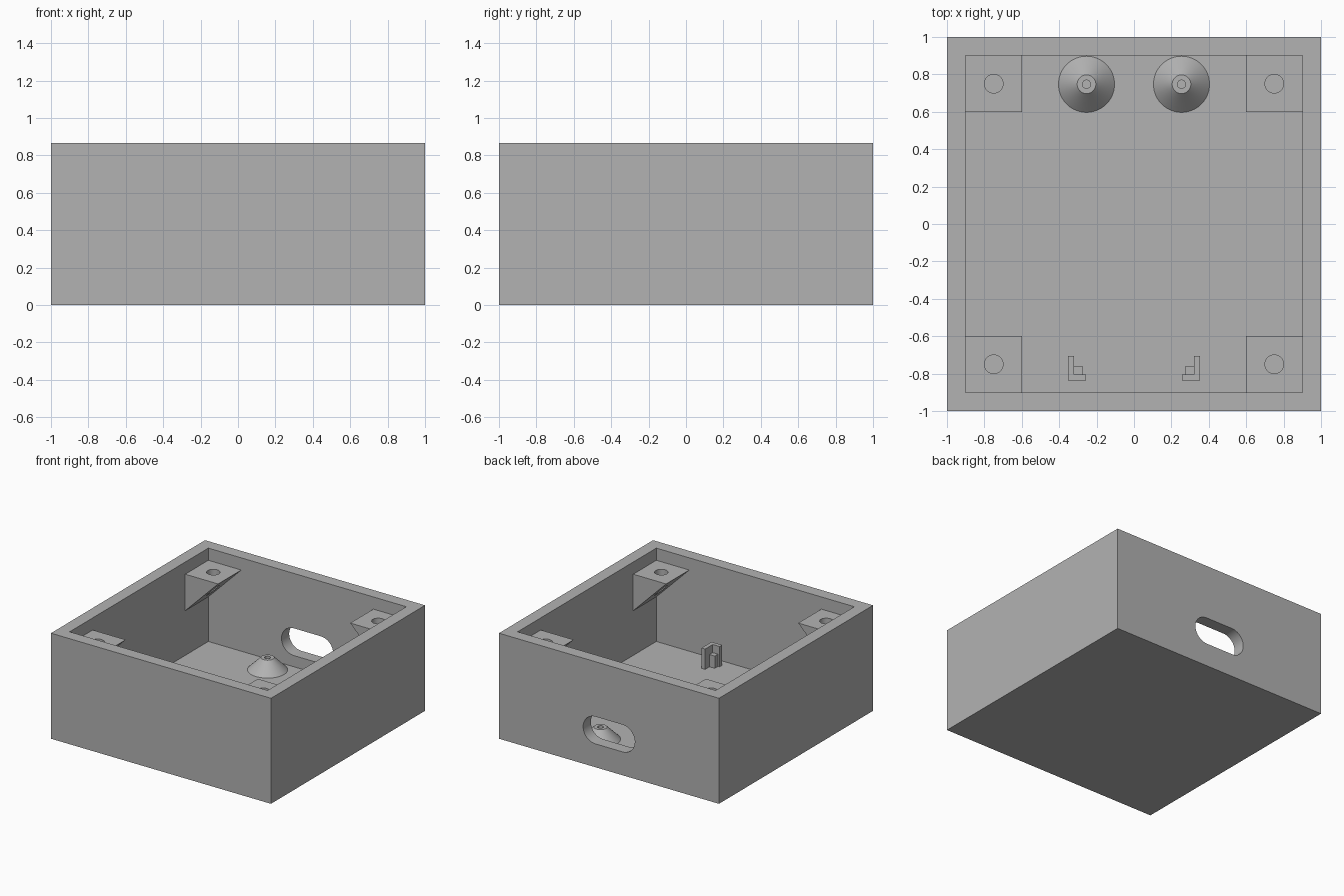
import bpy, bmesh
from math import pi, cos, sin, radians
from mathutils import Vector

HALF, WALL, FLOOR, HEIGHT = 1.0, 0.1, 0.1, 0.867
INNER = HALF - WALL

default_cube = bpy.data.objects.get("Cube")
if default_cube:
    bpy.data.objects.remove(default_cube, do_unlink=True)

grey = bpy.data.materials.new("plain_grey")
grey.use_nodes = True
colour = (0.448, 0.448, 0.448, 1)
grey.diffuse_color = colour
grey.node_tree.nodes["Principled BSDF"].inputs["Base Color"].default_value = colour


def finish(name, bm):
    """Turn a bmesh into a grey object."""
    bmesh.ops.recalc_face_normals(bm, faces=bm.faces)
    mesh = bpy.data.meshes.new(name)
    bm.to_mesh(mesh)
    bm.free()
    mesh.materials.append(grey)
    obj = bpy.data.objects.new(name, mesh)
    bpy.context.collection.objects.link(obj)
    return obj


def prism(name, points, direction):
    """Extrude a closed outline along a direction."""
    bm = bmesh.new()
    face = bm.faces.new([bm.verts.new(p) for p in points])
    new = bmesh.ops.extrude_face_region(bm, geom=[face], use_keep_orig=True)["geom"]
    verts = [v for v in new if isinstance(v, bmesh.types.BMVert)]
    bmesh.ops.translate(bm, verts=verts, vec=Vector(direction))
    return finish(name, bm)


def box(name, x, y, z):
    corners = [(x[0], y[0]), (x[1], y[0]), (x[1], y[1]), (x[0], y[1])]
    return prism(name, [(a, b, z[0]) for a, b in corners], (0, 0, z[1] - z[0]))


def activate(obj):
    bpy.ops.object.select_all(action='DESELECT')
    obj.select_set(True)
    bpy.context.view_layer.objects.active = obj


def cut(obj, cutter):
    """Subtract the cutter, then discard it."""
    cutter.hide_render = True
    mod = obj.modifiers.new("cut", 'BOOLEAN')
    mod.operation, mod.solver, mod.object = 'DIFFERENCE', 'EXACT', cutter
    activate(obj)
    bpy.ops.object.modifier_apply(modifier=mod.name)
    bpy.data.objects.remove(cutter, do_unlink=True)


def mirror(obj, x=True, y=False):
    mod = obj.modifiers.new("mirror", 'MIRROR')
    mod.use_axis = (x, y, False)
    mod.use_mirror_merge = False


def smooth(obj):
    activate(obj)
    bpy.ops.object.shade_smooth_by_angle(angle=radians(30))


# Open-topped enclosure with a rounded cable slot through the back wall
enclosure = box("enclosure", (-HALF, HALF), (-HALF, HALF), (0, HEIGHT))
cut(enclosure, box("cavity_cutter", (-INNER, INNER), (-INNER, INNER), (FLOOR, HEIGHT + 0.1)))

slot_half, slot_r, slot_z, steps = 0.235, 0.112, 0.304, 24
outline = []
for side in (1, -1):
    for i in range(steps + 1):
        a = side * pi / 2 - pi / 2 - pi / 2 + pi * i / steps
        outline.append((side * (slot_half - slot_r) + slot_r * cos(a), INNER - 0.05,
                        slot_z + slot_r * sin(a)))
cut(enclosure, prism("slot_cutter", outline, (0, WALL + 0.1, 0)))
smooth(enclosure)

# Corner screw mounts: ramped brackets with a vertical hole
LEDGE, DROP, EMBED = 0.6, 0.3, 0.02
top = HEIGHT - 0.1
profile = [(LEDGE, top), (INNER + EMBED, top), (INNER + EMBED, top - DROP), (INNER, top - DROP)]
mount = prism("corner_mounts", [(x, LEDGE, z) for x, z in profile], (0, DROP + EMBED, 0))
ring = [(0.75 + 0.05 * cos(2 * pi * i / 32), 0.75 + 0.05 * sin(2 * pi * i / 32), 0.3)
        for i in range(32)]
cut(mount, prism("hole_cutter", ring, (0, 0, 0.6)))
mirror(mount, y=True)
smooth(mount)

# Conical standoffs with a small pilot hole
bm = bmesh.new()
centre = Vector((0.254, 0.747, 0))
profile = [(0.15, FLOOR), (0.05, 0.2), (0.022, 0.2), (0.022, FLOOR + 0.02)]
points = [bm.verts.new(centre + Vector((r, 0, z))) for r, z in profile]
edges = [bm.edges.new(pair) for pair in zip(points, points[1:])]
bmesh.ops.spin(bm, geom=points + edges, cent=centre, axis=(0, 0, 1), angle=2 * pi,
               steps=64, use_merge=True)
bmesh.ops.remove_doubles(bm, verts=bm.verts, dist=0.0005)
bmesh.ops.holes_fill(bm, edges=[e for e in bm.edges if e.is_boundary])
standoffs = finish("conical_standoffs", bm)
mirror(standoffs)
smooth(standoffs)

# L-shaped board guides, each with a lower support post in its corner
x0, x1, y0, y1, thick = 0.257, 0.353, -0.837, -0.705, 0.033
guide = [(x1, y0), (x1, y1), (x1 - thick, y1), (x1 - thick, y0 + thick),
         (x0, y0 + thick), (x0, y0)]
guides = prism("board_guides", [(x, y, FLOOR - 0.02) for x, y in guide], (0, 0, 0.187))
mirror(guides)
posts = box("board_support_posts", (0.272, x1 - thick + 0.005), (y0 + thick - 0.005, -0.762),
            (FLOOR - 0.02, 0.2))
mirror(posts)
